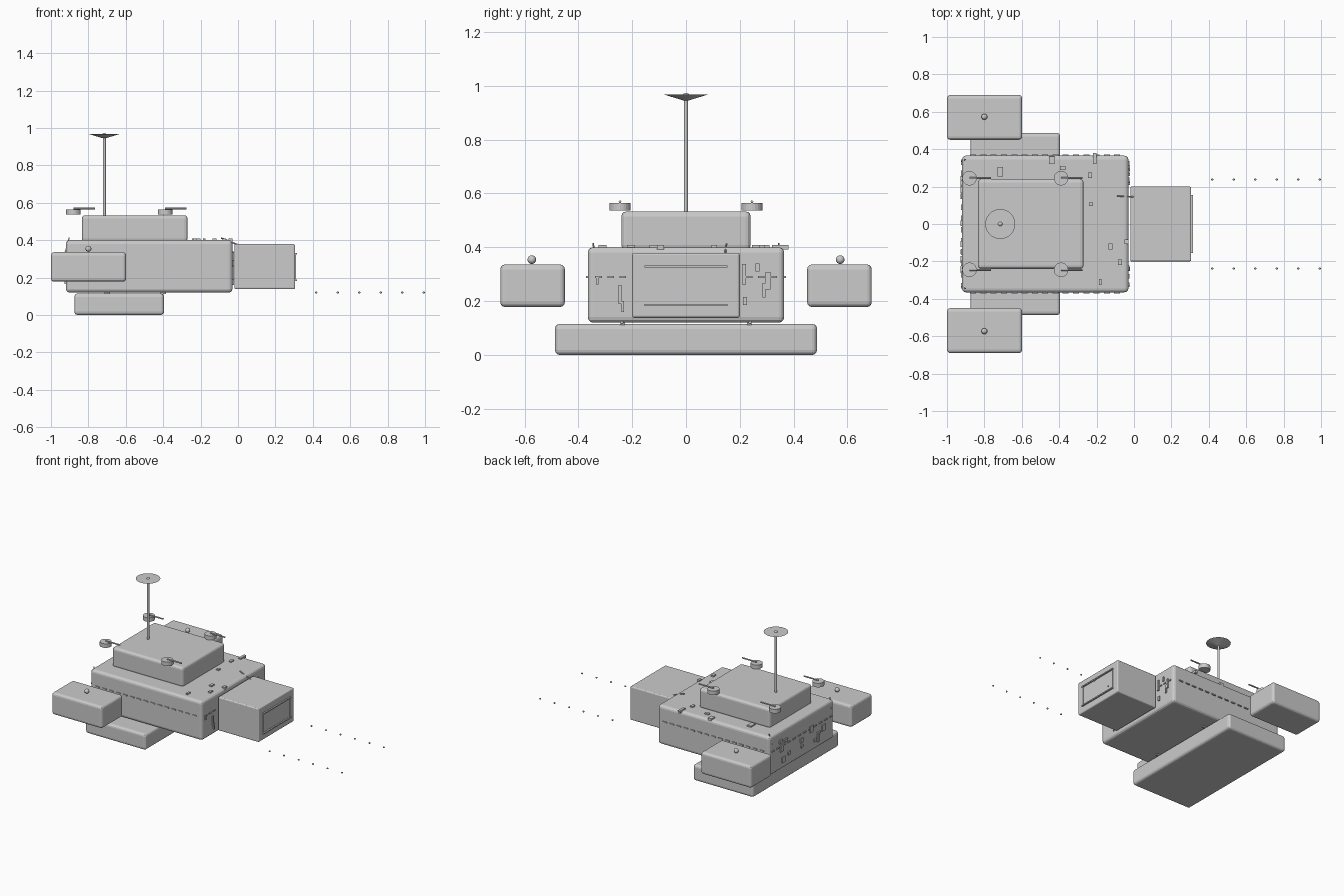
import bpy, random
from mathutils import Vector

cube = bpy.data.objects.get("Cube")
if cube:
    bpy.data.objects.remove(cube, do_unlink=True)

grey = bpy.data.materials.new("hull grey")
grey.use_nodes = True
colour = (0.6, 0.6, 0.6, 1)
grey.diffuse_color = colour
grey.node_tree.nodes["Principled BSDF"].inputs["Base Color"].default_value = colour
random.seed(4)


def finish(name):
    ob = bpy.context.object
    ob.name = name
    ob.data.materials.append(grey)
    return ob


def box(name, lo, hi, bevel=0.0):
    lo, hi = Vector(lo), Vector(hi)
    bpy.ops.mesh.primitive_cube_add(size=1, location=(lo + hi) / 2)
    ob = finish(name)
    ob.scale = hi - lo
    bpy.ops.object.transform_apply(location=False, rotation=False, scale=True)
    if bevel:
        mod = ob.modifiers.new("rounded edges", 'BEVEL')
        mod.width, mod.segments = bevel, 3
    return ob


def block(name, centre, size):
    c, s = Vector(centre), Vector(size) / 2
    return box(name, c - s, c + s)


def rod(name, a, b, r, sides=12, r2=None):
    a, b = Vector(a), Vector(b)
    bpy.ops.mesh.primitive_cone_add(vertices=sides, radius1=r, radius2=r if r2 is None else r2,
                                    depth=(b - a).length, location=(a + b) / 2)
    ob = finish(name)
    ob.rotation_euler = (b - a).to_track_quat('Z', 'Y').to_euler()
    return ob


def ball(name, centre, r):
    bpy.ops.mesh.primitive_uv_sphere_add(segments=16, ring_count=8, radius=r, location=centre)
    finish(name)
    bpy.ops.object.shade_smooth()


# Main modules
box("main_hull", (-0.92, -0.365, 0.12), (-0.03, 0.365, 0.4), 0.02)
box("upper_deck", (-0.835, -0.24, 0.39), (-0.27, 0.24, 0.533), 0.018)
box("lower_bay", (-0.875, -0.487, 0), (-0.395, 0.487, 0.115), 0.018)
box("docking_bay", (-0.02, -0.2, 0.138), (0.305, 0.2, 0.379), 0.008)

# Docking door frame
for z in (0.186, 0.328):
    block("door_rail", (0.309, 0, z), (0.012, 0.31, 0.008))
for y in (-0.15, 0.15):
    block("door_post", (0.306, y, 0.257), (0.006, 0.006, 0.14))

# Mast and dish
rod("mast", (-0.715, 0, 0.53), (-0.715, 0, 0.95), 0.008)
rod("dish", (-0.715, 0, 0.945), (-0.715, 0, 0.967), 0.008, 32, 0.08)
ball("dish_feed", (-0.715, 0, 0.96), 0.014)

for side in (-1, 1):
    # Side pods with beacons
    y0, y1 = sorted((side * 0.45, side * 0.69))
    box("side_pod", (-1, y0, 0.178), (-0.598, y1, 0.336), 0.018)
    ball("pod_beacon", (-0.8, side * 0.573, 0.354), 0.016)
    # Turrets
    for x in (-0.88, -0.39):
        y = side * 0.245
        rod("turret", (x, y, 0.536), (x, y, 0.565), 0.039, 20)
        rod("turret_barrel", (x, y, 0.569), (x + 0.115, y, 0.569), 0.005, 8)
    # Approach lights
    for i in range(6):
        ball("approach_light", (0.418 + i * 0.115, side * 0.238, 0.12), 0.006)
    # Window rows along the hull sides and the end walls
    for i in range(15):
        block("side_window", (-0.86 + i * 0.055, side * 0.366, 0.29), (0.032, 0.012, 0.008))
    for i in range(6):
        block("stern_window", (-0.921, side * (0.03 + i * 0.06), 0.29), (0.01, 0.03, 0.008))
    for y in (0.235, 0.28, 0.325):
        block("bow_window", (-0.029, side * y, 0.29), (0.01, 0.025, 0.008))
    # Corner whips
    rod("whip", (-0.922, side * 0.335, 0.34), (-0.902, side * 0.345, 0.415), 0.003, 6)
    for x in (-0.7, -0.4):
        block("belly_lug", (x, side * 0.235, 0.118), (0.03, 0.015, 0.012))

# Top deck fittings
for x, y, w, d in [(-0.44, 0.34, 0.03, 0.04), (-0.715, 0.28, 0.03, 0.05), (-0.235, 0.26, 0.02, 0.03),
                   (-0.23, 0.105, 0.02, 0.02), (-0.125, -0.12, 0.02, 0.03), (-0.075, -0.205, 0.02, 0.03),
                   (-0.18, -0.31, 0.015, 0.03), (-0.38, 0.3, 0.03, 0.02), (-0.21, 0.35, 0.018, 0.06),
                   (-0.04, -0.095, 0.02, 0.025)]:
    block("deck_fitting", (x, y, 0.4), (w, d, 0.018))
rod("bow_aerial", (-0.09, 0.15, 0.412), (0.0, 0.145, 0.375), 0.004, 6)

# Bow wall fittings
for y, z, w, h in [(-0.33, 0.275, 0.01, 0.025), (-0.245, 0.225, 0.01, 0.07), (-0.235, 0.18, 0.01, 0.04),
                   (0.215, 0.3, 0.015, 0.075), (0.265, 0.325, 0.015, 0.03), (0.29, 0.24, 0.012, 0.055),
                   (0.305, 0.275, 0.018, 0.065), (0.22, 0.2, 0.015, 0.03)]:
    block("bow_fitting", (-0.03, y, z), (0.016, w, h))

# Stern wall fittings
for i in range(12):
    y, z = random.uniform(-0.28, 0.28), random.uniform(0.17, 0.35)
    block("stern_fitting", (-0.92, y, z), (0.016, random.uniform(0.015, 0.04), random.uniform(0.015, 0.05)))
